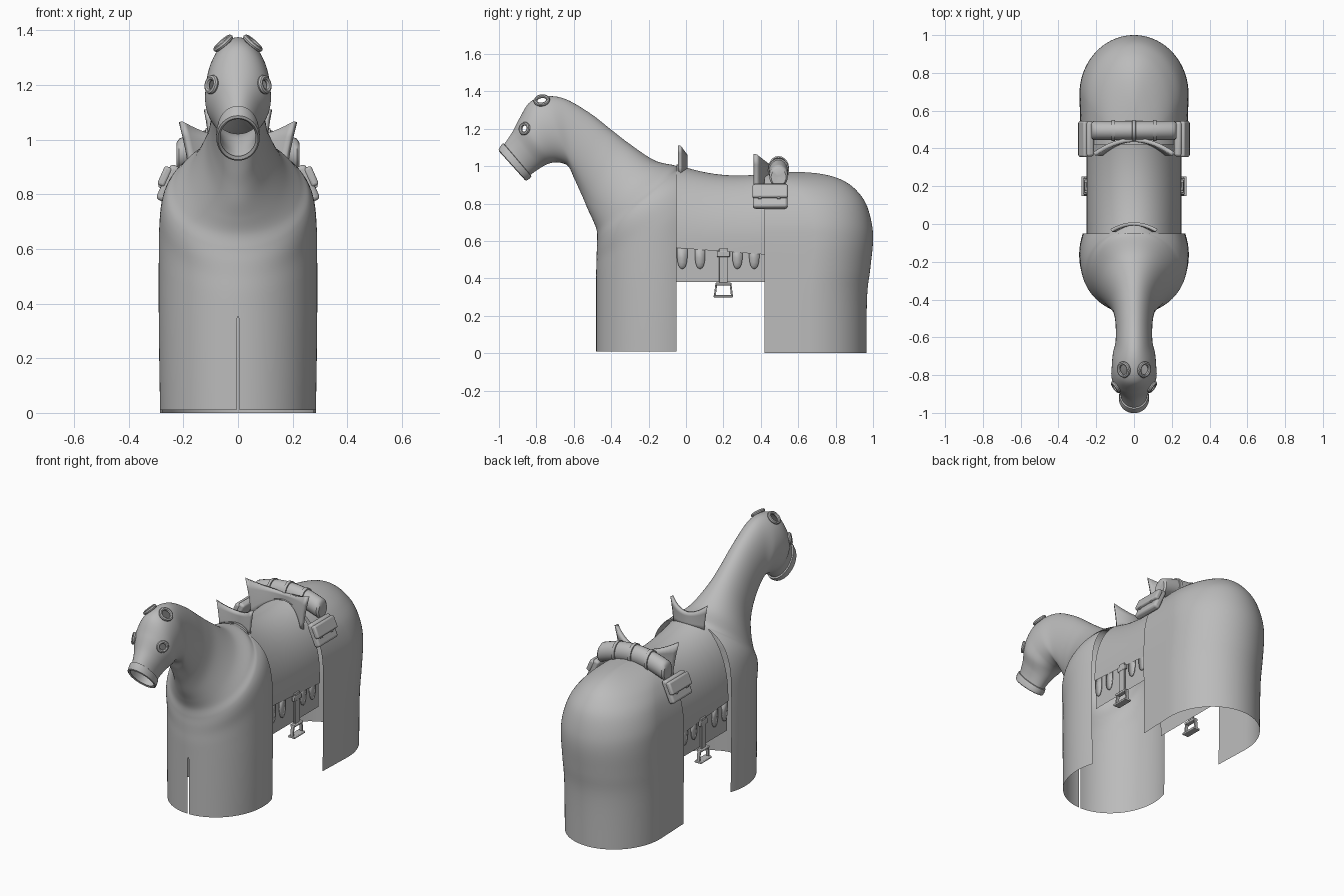
import bpy, bmesh, math
from mathutils import Vector

if "Cube" in bpy.data.objects:
    bpy.data.objects.remove(bpy.data.objects["Cube"])

grey = bpy.data.materials.new("plain grey")
grey.diffuse_color = (0.5, 0.5, 0.5, 1)
grey.use_nodes = True
grey.node_tree.nodes["Principled BSDF"].inputs["Base Color"].default_value = grey.diffuse_color


def finish(name, bm):
    bmesh.ops.recalc_face_normals(bm, faces=bm.faces)
    me = bpy.data.meshes.new(name)
    bm.to_mesh(me)
    bm.free()
    ob = bpy.data.objects.new(name, me)
    bpy.context.collection.objects.link(ob)
    me.materials.append(grey)
    return ob


def smooth_rows(keys, steps):
    """Catmull-Rom through the key tuples."""
    out = []
    for i in range(len(keys) - 1):
        a, b, c, d = (keys[max(0, min(len(keys) - 1, i + k))] for k in (-1, 0, 1, 2))
        for s in range(steps):
            t = s / steps
            out.append([0.5 * (2 * q + (r - p) * t + (2 * p - 5 * q + 4 * r - w) * t * t
                               + (3 * q - p - 3 * r + w) * t ** 3)
                        for p, q, r, w in zip(a, b, c, d)])
    return out + [list(keys[-1])]


def grid(rows, signs=(1,), closed=False):
    """Skin rows of points; signs (1, -1) adds the mirrored half."""
    bm = bmesh.new()
    for s in signs:
        vs = [[bm.verts.new((s * p[0], p[1], p[2])) for p in r] for r in rows]
        for r0, r1 in zip(vs, vs[1:]):
            n = len(r0)
            for j in range(n if closed else n - 1):
                k = (j + 1) % n
                bm.faces.new((r0[j], r0[k], r1[k], r1[j]))
    bmesh.ops.remove_doubles(bm, verts=bm.verts, dist=0.0004)
    bmesh.ops.dissolve_degenerate(bm, edges=bm.edges, dist=0.0001)
    return bm


def solidify(ob, t):
    m = ob.modifiers.new("thickness", 'SOLIDIFY')
    m.thickness, m.offset = t, 0


def box(name, loc, size, rot=(0, 0, 0), bevel=0.0):
    bpy.ops.mesh.primitive_cube_add(size=1, location=loc, rotation=rot)
    ob = bpy.context.object
    ob.name, ob.scale = name, size
    bpy.ops.object.transform_apply(location=False, rotation=False)
    ob.data.materials.append(grey)
    if bevel:
        m = ob.modifiers.new("bevel", 'BEVEL')
        m.width, m.segments = bevel, 3
    return ob


def torus(name, loc, normal, major, minor, scale=(1, 1, 1)):
    bpy.ops.mesh.primitive_torus_add(location=loc, major_radius=major, minor_radius=minor,
                                     major_segments=32, minor_segments=8)
    ob = bpy.context.object
    ob.name, ob.scale = name, scale
    ob.rotation_euler = Vector(normal).to_track_quat('Z', 'Y').to_euler()
    ob.data.materials.append(grey)


# Hood and chest cover: back y, back z, front y, front z, half width, opening angle
HOOD = [
    (-0.995, 1.08, -0.86, 0.93, 0.072, 0), (-0.97, 1.12, -0.83, 0.955, 0.070, 0),
    (-0.93, 1.18, -0.78, 0.99, 0.088, 0), (-0.89, 1.257, -0.73, 1.015, 0.118, 0),
    (-0.835, 1.342, -0.68, 1.02, 0.118, 0), (-0.75, 1.373, -0.63, 1.0, 0.112, 0),
    (-0.647, 1.36, -0.60, 0.94, 0.098, 0), (-0.513, 1.283, -0.573, 0.88, 0.097, 0),
    (-0.40, 1.195, -0.55, 0.83, 0.105, 0), (-0.30, 1.118, -0.525, 0.77, 0.125, 0),
    (-0.166, 1.03, -0.497, 0.71, 0.175, 0), (-0.05, 1.0, -0.477, 0.655, 0.23, 0),
    (-0.05, 0.96, -0.475, 0.60, 0.262, 0.5), (-0.05, 0.88, -0.477, 0.55, 0.28, 0.9),
    (-0.05, 0.75, -0.478, 0.50, 0.288, 1.15), (-0.05, 0.58, -0.48, 0.44, 0.29, 1.2),
    (-0.05, 0.38, -0.48, 0.355, 0.29, 1.2), (-0.05, 0.18, -0.48, 0.18, 0.288, 1.2),
    (-0.05, 0.01, -0.48, 0.01, 0.285, 1.2)]


def hood_row(key, n=40):
    yb, zb, yf, zf, w, a0 = key
    a0, row = max(0, a0), []
    for j in range(n + 1):
        a = a0 + (math.pi - a0) * j / n
        u = (math.cos(a0) - math.cos(a)) / (math.cos(a0) + 1)
        x = w * abs(math.sin(a))
        if zf < 0.35:
            x = max(x, 0.005)      # front slit
        row.append((x, yb + (yf - yb) * u, zb + (zf - zb) * u))
    return row


bm = grid([hood_row(k) for k in smooth_rows(HOOD, 10)], (1, -1))
bmesh.ops.recalc_face_normals(bm, faces=bm.faces)
# Eye and ear openings with rims
for label, spot, r in (("eye", (0.102, -0.86, 1.2), 0.026), ("ear", (0.057, -0.77, 1.36), 0.034)):
    for s, side in ((1, "left"), (-1, "right")):
        target = Vector((s * spot[0], spot[1], spot[2]))
        v = min(bm.verts, key=lambda q: (q.co - target).length)
        c, n = v.co.copy(), v.normal.copy()
        if n.dot(c - Vector((0, -0.78, 1.18))) < 0:
            n = -n
        doomed = [f for f in bm.faces if (f.calc_center_median() - c).length < r]
        bmesh.ops.delete(bm, geom=doomed, context='FACES')
        torus(side + "_" + label + "_rim", c + n * 0.004, n, r, 0.010)
finish("hood_and_chest_cover", bm)

# Mouth band: flared collar around the open muzzle
rows = []
for t, g in ((0.32, 1.0), (0.30, 1.09), (0.15, 1.12), (0, 1.10), (-0.03, 1.02), (0.02, 0.9)):
    half = hood_row([a + (b - a) * t * 3 for a, b in zip(HOOD[0], HOOD[1])], 20)
    ring = half + [(-p[0], p[1], p[2]) for p in half[-2:0:-1]]
    c = (Vector(half[0]) + Vector(half[-1])) / 2
    rows.append([c + (Vector(p) - c) * g for p in ring])
finish("mouth_band", grid(rows, closed=True))

# Rump cover: height, half width, rearmost y
RUMP = [(0.97, 0, 0.60), (0.962, 0.06, 0.70), (0.945, 0.115, 0.785), (0.915, 0.165, 0.855),
        (0.87, 0.21, 0.912), (0.80, 0.252, 0.962), (0.70, 0.28, 0.992), (0.60, 0.288, 1.0),
        (0.45, 0.289, 0.985), (0.30, 0.288, 0.968), (0.0, 0.285, 0.965)]


def rump_row(key):
    z, w, yb = key
    w = max(w, 0)
    yc = max(0.46, yb - 0.31)
    row = [(w * (0.97 + 0.03 * i / 5), 0.42 + (yc - 0.42) * i / 5, z) for i in range(5)]
    for j in range(29):
        a = math.pi / 2 * j / 28
        row.append((w * math.cos(a) if j < 28 else 0, yc + (yb - yc) * math.sin(a), z))
    return row


finish("rump_cover", grid([rump_row(k) for k in smooth_rows(RUMP, 5)], (1, -1)))


# Saddle and under blanket follow the same arch over the back
def arch_z(y, x=0.0):
    top = 0.94 + 0.55 * (y - 0.28) ** 2
    return 0.6 + (top - 0.6) * math.sqrt(max(0, 1 - (x / 0.24) ** 2))


def arch_rows(grow, bottom):
    rows = []
    for i in range(17):
        y = -0.05 + 0.48 * i / 16
        row = []
        for j in range(25):
            a = math.pi / 2 * j / 24
            row.append(((0.24 + grow) * math.sin(a), y,
                        0.6 + (arch_z(y) - 0.6 + grow) * math.cos(a)))
        row.append((0.241 + grow, y, bottom(y)))
        rows.append(row)
    return rows


finish("under_blanket", grid(arch_rows(0, lambda y: 0.38), (1, -1)))
finish("saddle", grid(arch_rows(0.010, lambda y: 0.563 - 0.075 * (y + 0.05)), (1, -1)))


# Pommel and cantle: curved upright plates, flared towards the top corners
def plate(name, wb, wt, z_top, rise, y_mid, sweep, thick):
    rows = []
    for i in range(25):
        u = -1 + i / 12
        x0, x1 = wb * u, wt * u
        y = y_mid - sweep * u * u
        z0, z1 = arch_z(y, x0) - 0.005, z_top + rise * u * u
        rows.append([(x0 + (x1 - x0) * v ** 1.5, y, z0 + (z1 - z0) * v)
                     for v in (0, 0.25, 0.5, 0.75, 1)])
    solidify(finish(name, grid(rows)), thick)


plate("pommel", 0.10, 0.12, 1.06, 0.05, 0.0, 0.035, 0.018)
plate("cantle", 0.17, 0.21, 1.005, 0.06, 0.445, 0.075, 0.022)


# Bedroll behind the cantle, with three straps
def roll_row(x, r, n=20):
    return [(x, 0.495 + r * math.cos(2 * math.pi * k / n),
             0.99 - 0.95 * x * x + 1.15 * r * math.sin(2 * math.pi * k / n)) for k in range(n)]


sizes = [(-0.222, 0.001), (-0.225, 0.04), (-0.215, 0.05)]
sizes += [(-0.2 + 0.025 * i, 0.05) for i in range(17)] + [(-x, r) for x, r in sizes[::-1]]
finish("bedroll", grid([roll_row(x, r) for x, r in sizes], closed=True))
for k, x in enumerate((-0.11, 0, 0.11)):
    finish("bedroll_strap_%d" % (k + 1), grid(
        [roll_row(x + d, r) for d, r in ((-0.01, 0.049), (-0.009, 0.056), (0.009, 0.056), (0.01, 0.049))],
        closed=True))

for s, side in ((1, "left"), (-1, "right")):
    # Saddlebag with flap and buckles
    tilt = (0, -s * 0.42, 0)
    box(side + "_saddlebag", (s * 0.255, 0.45, 0.84), (0.04, 0.185, 0.14), tilt, 0.014)
    box(side + "_bag_flap", (s * 0.268, 0.45, 0.865), (0.03, 0.19, 0.075), tilt, 0.01)
    for k, y in enumerate((0.395, 0.495)):
        box("%s_bag_buckle_%d" % (side, k + 1), (s * 0.28, y, 0.838), (0.014, 0.018, 0.03), tilt, 0.003)
    # Tongue-shaped tabs hanging below the saddle
    for k, y in enumerate((-0.02, 0.075, 0.275, 0.365)):
        tab = [[(s * 0.246, y + d * 0.028 * min(1, math.sqrt(1.001 - v ** 4)), 0.57 - 0.12 * v)
                for d in (-1, 1)] for v in (0, 0.5, 0.7, 0.85, 0.95, 1)]
        solidify(finish("%s_tab_%d" % (side, k + 1), grid(tab)), 0.006)
    # Stirrup strap and frame
    box(side + "_stirrup_strap", (s * 0.256, 0.2, 0.465), (0.012, 0.045, 0.19), bevel=0.003)
    box(side + "_strap_collar", (s * 0.256, 0.2, 0.53), (0.016, 0.07, 0.03), bevel=0.004)
    box(side + "_stirrup_top", (s * 0.256, 0.2, 0.37), (0.03, 0.085, 0.014), bevel=0.004)
    box(side + "_stirrup_tread", (s * 0.256, 0.2, 0.305), (0.045, 0.105, 0.012), bevel=0.004)
    for d in (-1, 1):
        box(side + "_stirrup_side_" + ("front" if d < 0 else "back"),
            (s * 0.256, 0.2 + d * 0.042, 0.337), (0.02, 0.010, 0.07), (d * 0.12, 0, 0), 0.003)

bpy.ops.object.select_all(action='SELECT')
bpy.context.view_layer.objects.active = bpy.data.objects["saddle"]
bpy.ops.object.shade_smooth_by_angle(angle=math.radians(40))
